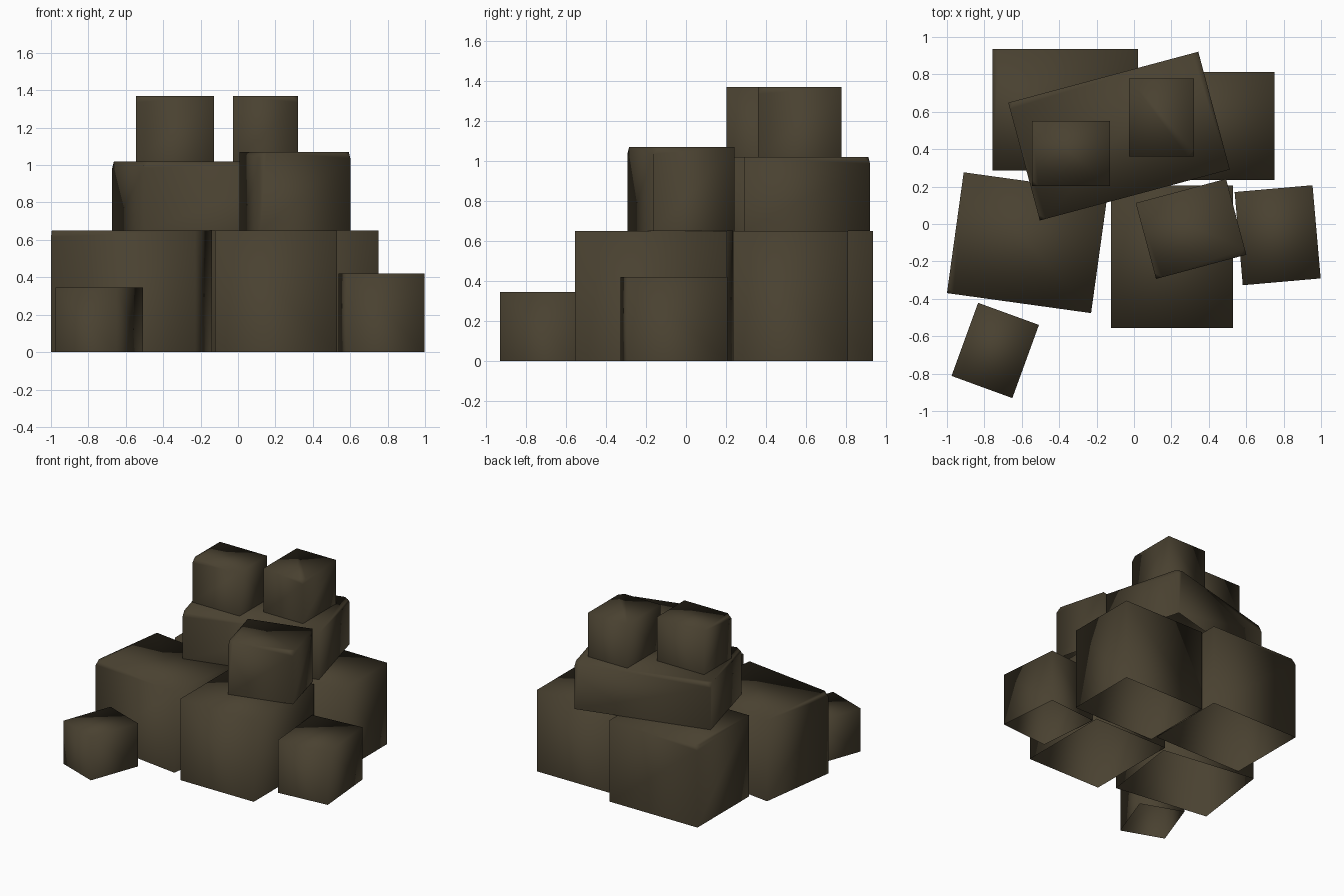
import bpy, bmesh, math
from mathutils import Matrix, Vector

if "Cube" in bpy.data.objects:
    bpy.data.objects.remove(bpy.data.objects["Cube"])

# One dark olive-brown colour for the whole pile
mat = bpy.data.materials.new("dark_olive_brown")
mat.diffuse_color = (0.067, 0.053, 0.030, 1.0)
mat.use_nodes = True
mat.node_tree.nodes["Principled BSDF"].inputs["Base Color"].default_value = mat.diffuse_color

# Top corners, as signs of local x and y
FL, FR, BL, BR = (-1, -1), (1, -1), (-1, 1), (1, 1)


def crate(name, centre, size, z0, z1, angle=0.0, nicks=()):
    """Smooth-shaded box, open below, turned about z, with chosen top corners nicked."""
    bm = bmesh.new()
    bmesh.ops.create_cube(bm, size=1.0)
    bmesh.ops.scale(bm, vec=Vector((size[0], size[1], z1 - z0)), verts=bm.verts)
    # Leave the underside open
    bm.normal_update()
    under = [f for f in bm.faces if f.normal.z < -0.9]
    bmesh.ops.delete(bm, geom=under, context='FACES_ONLY')
    # Nick the corners
    corners = [v for v in bm.verts if v.co.z > 0 and
               (int(math.copysign(1, v.co.x)), int(math.copysign(1, v.co.y))) in nicks]
    if corners:
        bmesh.ops.bevel(bm, geom=corners, offset=0.035, segments=1,
                        profile=0.5, affect='VERTICES')
    bm.transform(Matrix.Translation((centre[0], centre[1], (z0 + z1) / 2))
                 @ Matrix.Rotation(math.radians(angle), 4, 'Z'))
    for f in bm.faces:
        f.smooth = True
    mesh = bpy.data.meshes.new(name)
    bm.to_mesh(mesh)
    bm.free()
    mesh.materials.append(mat)
    obj = bpy.data.objects.new(name, mesh)
    bpy.context.collection.objects.link(obj)
    return obj


# Ground layer: four large boxes and two small ones
crate("large_box_front_left", (-0.57, -0.10), (0.778, 0.652), 0, 0.65, -7.9, (FL,))
crate("large_box_back_left", (-0.367, 0.61), (0.778, 0.65), 0, 0.65, 0, (BL,))
crate("large_box_back_right", (0.392, 0.523), (0.72, 0.577), 0, 0.65)
crate("large_box_front_right", (0.203, -0.175), (0.65, 0.76), 0, 0.65)
crate("small_box_right", (0.768, -0.06), (0.418, 0.50), 0, 0.42, 5)
crate("small_box_front_left", (-0.742, -0.676), (0.346, 0.416), 0, 0.345, -20)

# Second layer
crate("long_box_middle", (-0.08, 0.47), (1.052, 0.652), 0.65, 1.02, 15, (FL, BL, BR))
crate("medium_box_middle", (0.305, -0.026), (0.50, 0.42), 0.65, 1.07, 15, (FL, FR))

# Top layer
crate("small_box_top_left", (-0.337, 0.377), (0.418, 0.348), 1.02, 1.37, 0, (FL,))
crate("small_box_top_right", (0.148, 0.57), (0.348, 0.418), 1.02, 1.37, 0, (FR,))
